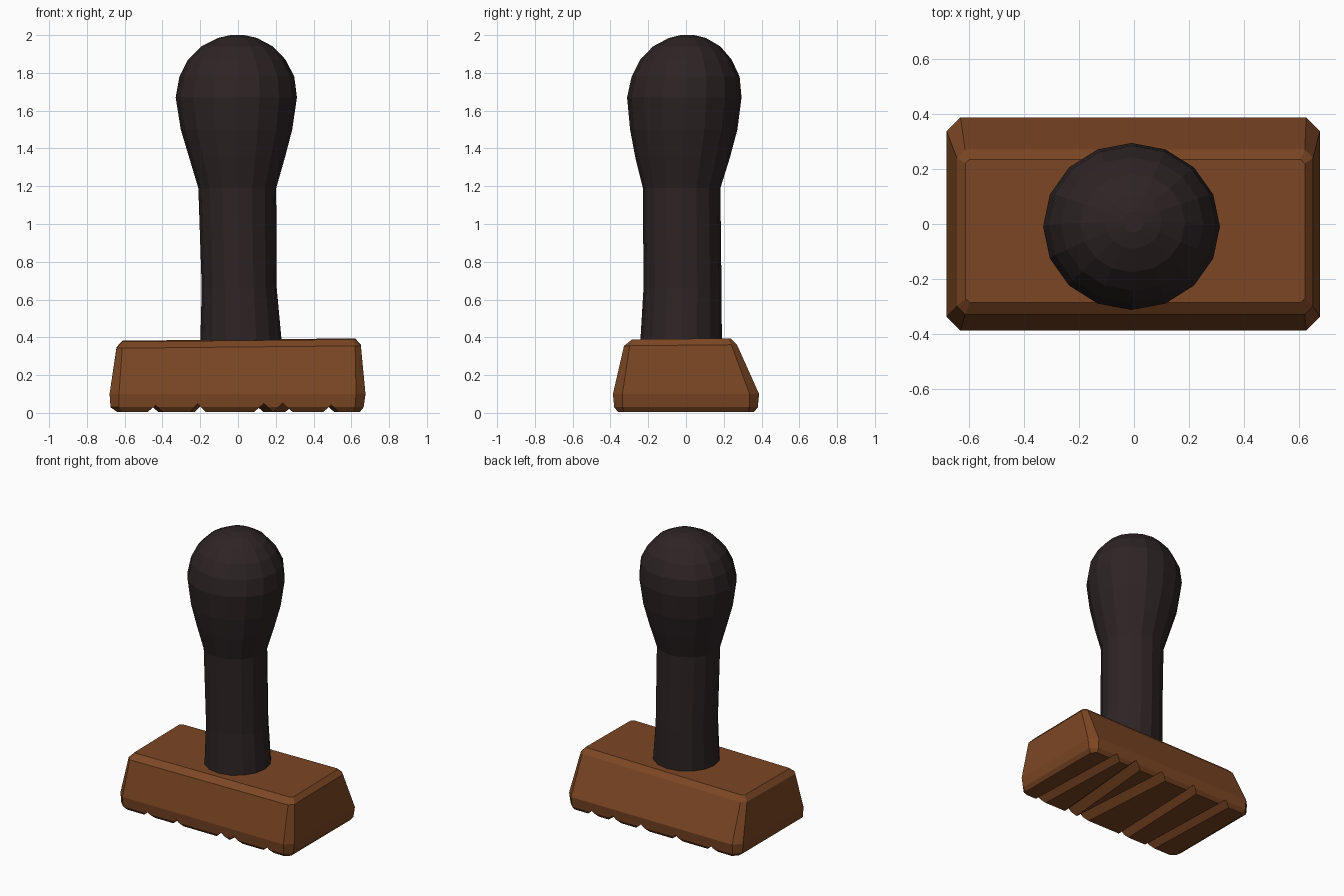
import bpy, bmesh, math
from mathutils import Matrix

if "Cube" in bpy.data.objects:
    bpy.data.objects.remove(bpy.data.objects["Cube"])


def material(name, rgb):
    m = bpy.data.materials.new(name)
    m.diffuse_color = (*rgb, 1)
    m.use_nodes = True
    m.node_tree.nodes["Principled BSDF"].inputs["Base Color"].default_value = m.diffuse_color
    return m


def loft(name, rings, mat):
    """Skin a stack of closed rings and cap both ends."""
    bm = bmesh.new()
    loops = [[bm.verts.new(p) for p in ring] for ring in rings]
    n = len(loops[0])
    for a, b in zip(loops, loops[1:]):
        for i in range(n):
            j = (i + 1) % n
            bm.faces.new((a[i], a[j], b[j], b[i]))
    bm.faces.new(loops[0][::-1])
    bm.faces.new(loops[-1])
    bmesh.ops.recalc_face_normals(bm, faces=bm.faces)
    me = bpy.data.meshes.new(name)
    bm.to_mesh(me)
    bm.free()
    me.materials.append(mat)
    ob = bpy.data.objects.new(name, me)
    bpy.context.collection.objects.link(ob)
    return ob


def ellipse(z, x0, x1, y0, y1, sides=16):
    cx, cy, rx, ry = (x0 + x1) / 2, (y0 + y1) / 2, (x1 - x0) / 2, (y1 - y0) / 2
    return [(cx + rx * math.cos(t), cy + ry * math.sin(t), z)
            for t in (2 * math.pi * i / sides for i in range(sides))]


def cut_rect(z, x0, x1, y0, y1, c, tilt=0.0):
    """Rectangle with clipped corners; tilt raises it towards +x and +y."""
    pts = [(x0 + c, y0), (x1 - c, y0), (x1, y0 + c), (x1, y1 - c),
           (x1 - c, y1), (x0 + c, y1), (x0, y1 - c), (x0, y0 + c)]
    return [(x, y, z + tilt * (x + y)) for x, y in pts]


wood = material("brown wood", (0.2, 0.062, 0.017))
dark = material("dark handle", (0.026, 0.017, 0.018))

# Wooden block with worn, bevelled edges
base = loft("stamp_block", [
    cut_rect(0.005, -0.64, 0.645, -0.36, 0.36, 0.03),
    cut_rect(0.03, -0.675, 0.665, -0.38, 0.38, 0.045),
    cut_rect(0.10, -0.68, 0.675, -0.387, 0.387, 0.05),
    cut_rect(0.352, -0.643, 0.65, -0.328, 0.27, 0.03, 0.01),
    cut_rect(0.386, -0.612, 0.62, -0.285, 0.235, 0.015, 0.01),
], wood)

# Slanted V grooves across the underside: x, depth, half width, turn
grooves = [(-0.45, 0.04, 0.05, 2), (-0.20, 0.05, 0.045, -2), (0.11, 0.05, 0.055, 4),
           (0.27, 0.052, 0.055, -5), (0.48, 0.042, 0.05, 2)]
for i, (x, depth, half, turn) in enumerate(grooves):
    section = [(-half * 1.4, -0.02), (half * 1.4, -0.02), (0, depth)]
    cutter = loft(f"groove_cutter_{i}", [[(px, y, pz) for px, pz in section]
                                         for y in (-0.6, 0.6)], wood)
    cutter.data.transform(Matrix.Translation((x, 0, 0)) @
                          Matrix.Rotation(math.radians(turn), 4, 'Z'))
    cutter.hide_render = True
    cutter.hide_set(True)
    mod = base.modifiers.new("groove", 'BOOLEAN')
    mod.operation, mod.solver, mod.object = 'DIFFERENCE', 'EXACT', cutter

# Handle: slightly crooked neck that swells into a round knob
loft("handle", [ellipse(*r) for r in [
    (0.36, -0.20, 0.233, -0.243, 0.19),
    (0.66, -0.192, 0.205, -0.225, 0.188),
    (1.19, -0.21, 0.202, -0.228, 0.182),
    (1.35, -0.258, 0.248, -0.268, 0.232),
    (1.50, -0.303, 0.287, -0.296, 0.272),
    (1.67, -0.33, 0.312, -0.312, 0.294),
    (1.78, -0.31, 0.298, -0.288, 0.284),
    (1.87, -0.265, 0.252, -0.242, 0.242),
    (1.94, -0.195, 0.185, -0.175, 0.182),
    (1.985, -0.105, 0.10, -0.09, 0.105),
    (2.0, -0.04, 0.035, -0.03, 0.045)]], dark)
